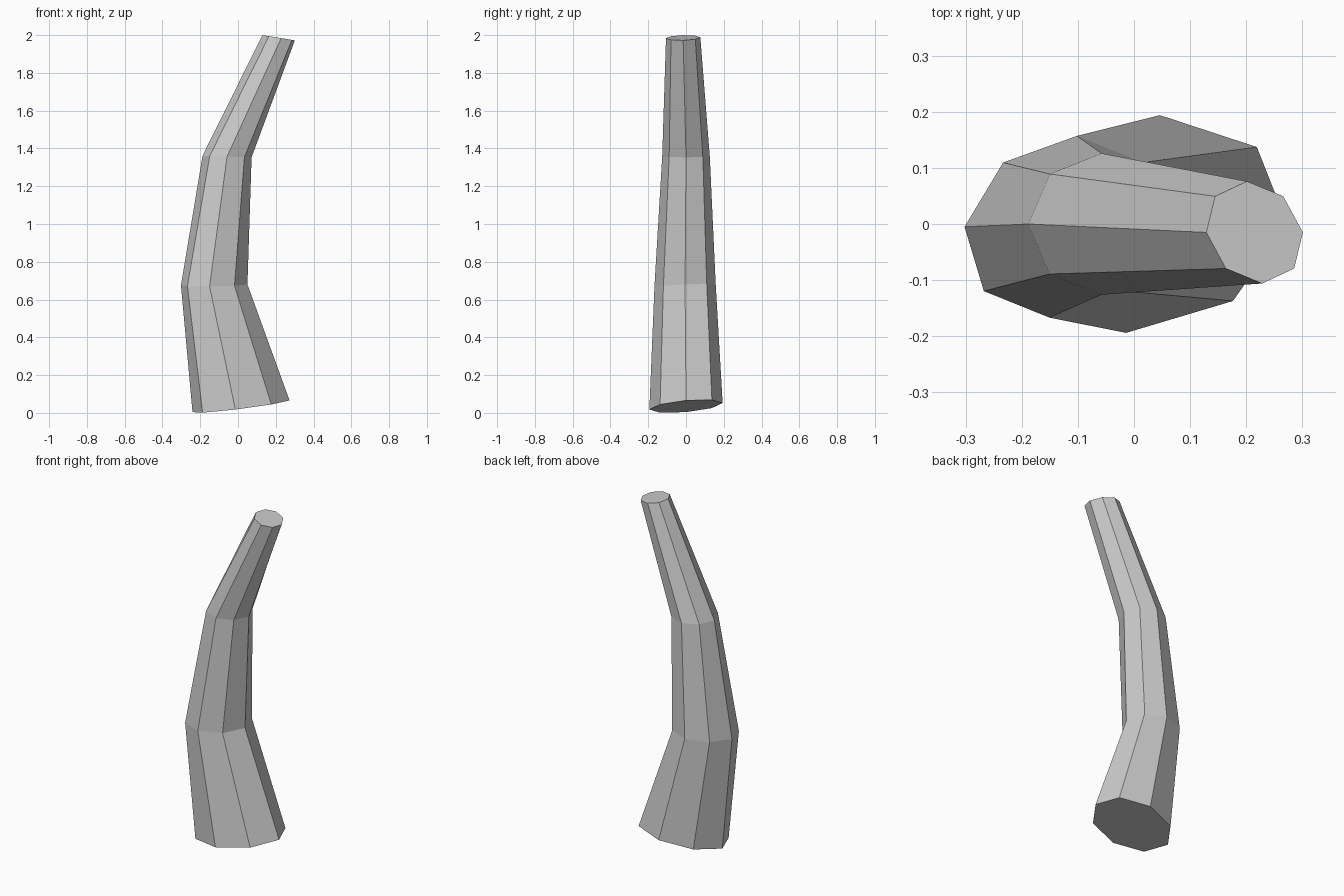
import bpy, bmesh
from math import sin, cos, tau

if "Cube" in bpy.data.objects:
    bpy.data.objects.remove(bpy.data.objects["Cube"])

SIDES = 8
# Rings: centre x, centre y, height, radius x, radius y, twist shear, tilt along x, tilt along y
RINGS = [
    (0.016, 0.0, 0.035, 0.257, 0.194, 0.155, 0.12, 0.07),
    (-0.126, -0.005, 0.678, 0.176, 0.162, 0.15, 0.01, 0.05),
    (-0.058, 0.0, 1.357, 0.13, 0.126, 0.0, -0.03, 0.0),
    (0.215, -0.015, 1.986, 0.086, 0.091, -0.15, -0.16, 0.0),
]


def add_ring(bm, cx, cy, z, rx, ry, shear, tilt_x, tilt_y):
    verts = []
    for i in range(SIDES):
        a = tau * i / SIDES
        dy = ry * sin(a)
        dx = rx * cos(a) + shear * dy
        verts.append(bm.verts.new((cx + dx, cy + dy, z + tilt_x * dx + tilt_y * dy)))
    return verts


# Bent, tapering trunk lofted through the rings
bm = bmesh.new()
rings = [add_ring(bm, *r) for r in RINGS]
for low, high in zip(rings, rings[1:]):
    for i in range(SIDES):
        j = (i + 1) % SIDES
        bm.faces.new((low[i], low[j], high[j], high[i]))

# End caps
bm.faces.new(rings[0][::-1])
bm.faces.new(rings[-1])

mesh = bpy.data.meshes.new("trunk")
bm.to_mesh(mesh)
bm.free()
trunk = bpy.data.objects.new("trunk", mesh)
bpy.context.collection.objects.link(trunk)
